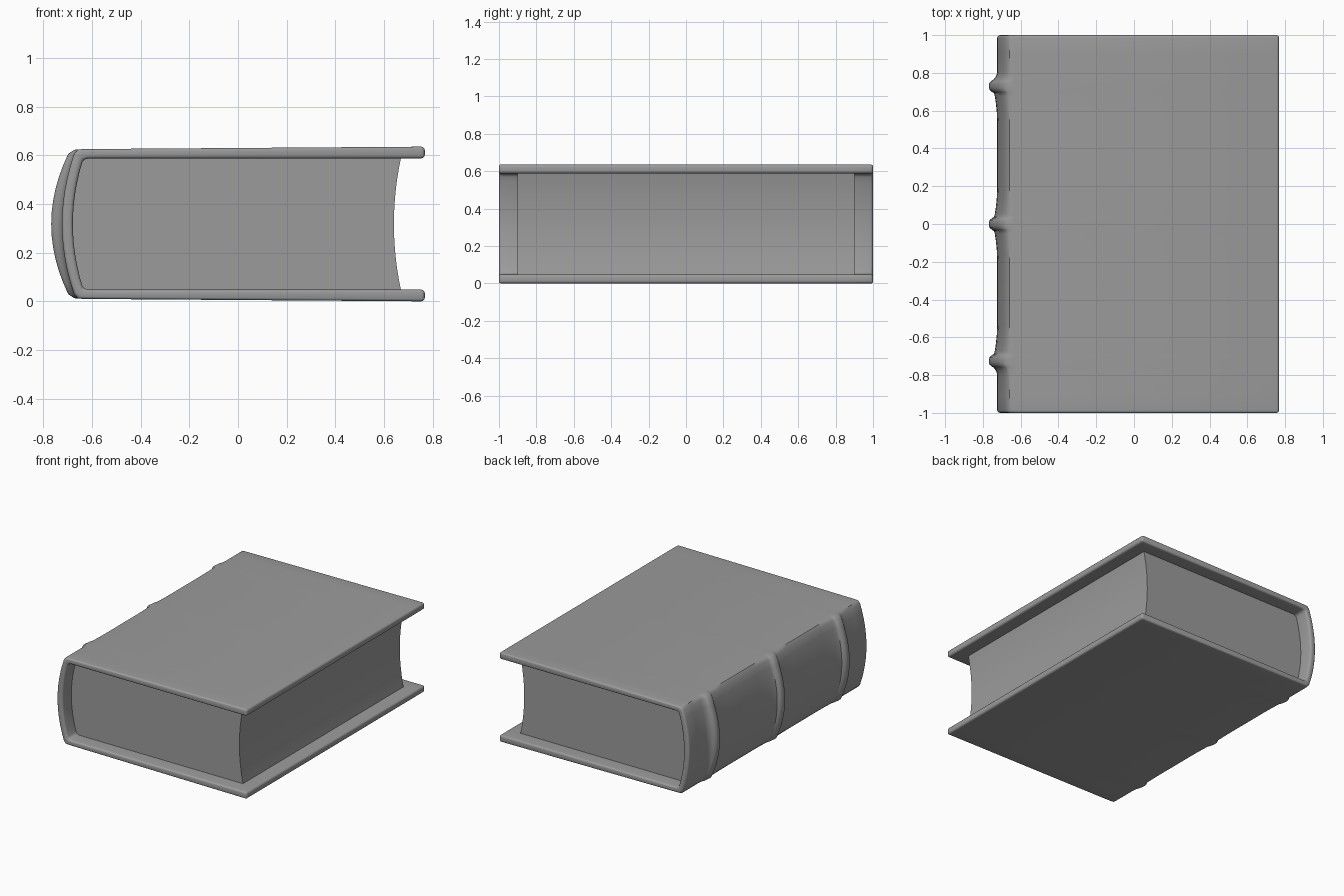
import bpy, bmesh
from mathutils import Vector

if "Cube" in bpy.data.objects:
    bpy.data.objects.remove(bpy.data.objects["Cube"])

MID = 0.318  # mid height of the book

# dark grey shared by cover and pages
grey = bpy.data.materials.new("dark_grey")
grey.diffuse_color = (0.33, 0.33, 0.33, 1)
grey.use_nodes = True
grey.node_tree.nodes["Principled BSDF"].inputs["Base Color"].default_value = grey.diffuse_color


def loft(name, rings, caps):
    """Skin equal closed rings; caps are index tuples used on both ends."""
    bm = bmesh.new()
    vs = [[bm.verts.new(p) for p in r] for r in rings]
    n = len(rings[0])
    for a, b in zip(vs, vs[1:]):
        for i in range(n):
            j = (i + 1) % n
            bm.faces.new((a[i], a[j], b[j], b[i]))
    for end in (vs[0], vs[-1]):
        for c in caps:
            bm.faces.new([end[i] for i in c])
    bmesh.ops.recalc_face_normals(bm, faces=bm.faces)
    me = bpy.data.meshes.new(name)
    bm.to_mesh(me)
    bm.free()
    me.materials.append(grey)
    ob = bpy.data.objects.new(name, me)
    bpy.context.collection.objects.link(ob)
    return ob


def smooth(ob, angle):
    bpy.ops.object.select_all(action='DESELECT')
    bpy.context.view_layer.objects.active = ob
    ob.select_set(True)
    for m in list(ob.modifiers):
        bpy.ops.object.modifier_apply(modifier=m.name)
    bpy.ops.object.shade_smooth_by_angle(angle=angle)


def arc(x_edge, x_mid, h, n=6):
    """Half of a shallow curve from height h down to (not including) 0."""
    return [(x_mid + (x_edge - x_mid) * (1 - i / n) ** 2, h * (1 - i / n)) for i in range(n)]


def mirror_z(half, mid):
    return half + [mid] + [(p[0], -p[1], *p[2:]) for p in reversed(half)]


# cover cross-section: (x, height from middle, share of rib bulge)
outer_half = [(0.768, 0.318, 0), (-0.635, 0.308, 0), (-0.660, 0.305, 0.3)]
outer_half += [(x, z, 0.55 + 0.45 * (1 - (z / 0.288) ** 2))
               for x, z in arc(-0.674, -0.724, 0.288)]
outer = mirror_z(outer_half, (-0.724, 0, 1))
inner_half = [(0.768, 0.27), (-0.56, 0.27), (-0.61, 0.27)] + arc(-0.637, -0.679, 0.265)
inner = mirror_z(inner_half, (-0.679, 0))

# bulge of the spine along y: long flares between ribs, short ones at the ends
rib = [(0.036, 0.018), (0.031, 0.028), (0.02, 0.040), (0.008, 0.044)]
long_side = [(0.19, 0), (0.13, 0.003), (0.085, 0.008), (0.052, 0.013)] + rib
short_side = [(0.075, 0), (0.056, 0.005), (0.046, 0.011)] + rib
stations = [(-1, 0), (-0.9, 0), (0.9, 0), (1, 0)]
for y, low, high in ((-0.725, short_side, long_side), (0, long_side, long_side),
                     (0.73, long_side, short_side)):
    stations += [(y - d, b) for d, b in low] + [(y + d, b) for d, b in high]

rings = []
for y, b in sorted(stations):
    rings.append([Vector((x - b * f, y, MID + z)) for x, z, f in outer] +
                 [Vector((x, y, MID + z)) for x, z in reversed(inner)])
n, total = len(outer), len(outer) + len(inner)
caps = [(i, i + 1, total - 2 - i, total - 1 - i) for i in range(n - 1)]
cover = loft("cover", rings, caps)
bev = cover.modifiers.new("rounded_edges", 'BEVEL')
bev.width = 0.014
bev.segments = 3
bev.limit_method = 'ANGLE'
bev.angle_limit = 1.05
smooth(cover, 0.75)

# page block: rounded at the spine, hollow at the fore edge
left = mirror_z([(-0.637, 0.272)] + arc(-0.642, -0.683, 0.262), (-0.683, 0))
right = mirror_z(arc(0.67, 0.641, 0.272), (0.641, 0))
ring = left + list(reversed(right))
pages = loft("pages", [[Vector((x, y, MID + z)) for x, z in ring] for y in (-0.9, 0.9)],
             [tuple(range(len(ring)))])
smooth(pages, 0.6)
